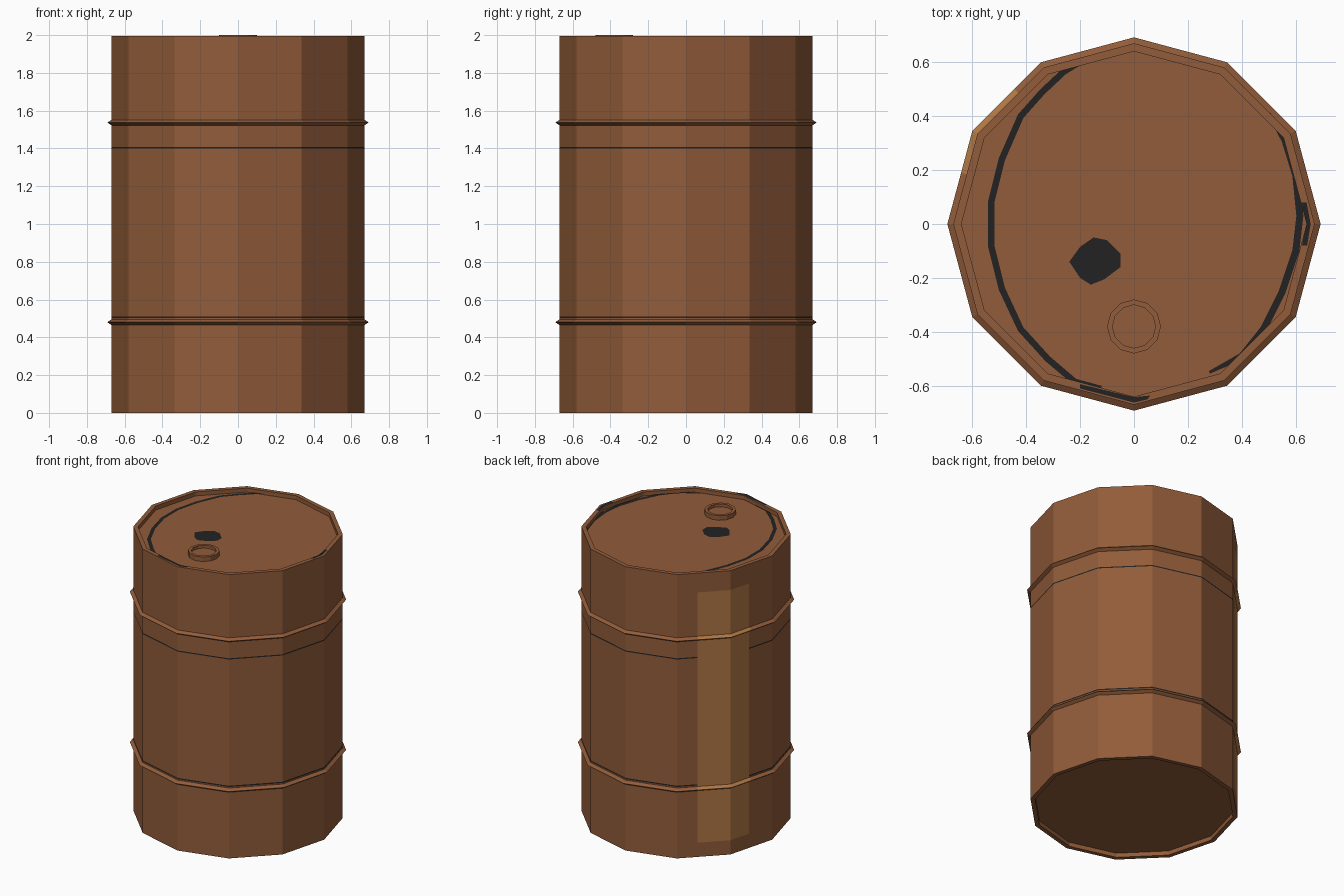
import bpy, bmesh, math

if "Cube" in bpy.data.objects:
    bpy.data.objects.remove(bpy.data.objects["Cube"])

# ---- materials (linear values) ----
def lin(c):
    c /= 255
    return c / 12.92 if c <= 0.04045 else ((c + 0.055) / 1.055) ** 2.4

def material(name, r, g, b):
    m = bpy.data.materials.new(name)
    m.diffuse_color = (lin(r), lin(g), lin(b), 1)
    m.use_nodes = True
    m.node_tree.nodes["Principled BSDF"].inputs["Base Color"].default_value = m.diffuse_color
    return m

MATS = [material("rust_brown", 146, 92, 58),
        material("worn_tan", 176, 119, 68),
        material("black_stain", 34, 34, 34)]

PATCH = (131.5, 163.5)                      # angles of the worn patch
ANGLES = sorted([30 * i for i in range(12)] + list(PATCH))

def finish(name, bm):
    bm.normal_update()
    me = bpy.data.meshes.new(name)
    bm.to_mesh(me)
    bm.free()
    for m in MATS:
        me.materials.append(m)
    ob = bpy.data.objects.new(name, me)
    bpy.context.collection.objects.link(ob)
    return ob

def lathe(name, profile, rule=None, angles=ANGLES, centre=(0, 0), caps=False, loop=False):
    """Turn an (r, z) profile into a twelve-sided solid; rule(angle, z) picks the colour."""
    bm = bmesh.new()
    rows = []
    for r, z in profile:
        row = []
        for a in angles:
            k = math.cos(math.radians(15)) / math.cos(math.radians(a % 30 - 15))
            t = math.radians(a)
            row.append(bm.verts.new((centre[0] + r * k * math.cos(t),
                                     centre[1] + r * k * math.sin(t), z)))
        rows.append(row)
    n = len(angles)
    for j in range(len(rows) if loop else len(rows) - 1):
        lo, hi = rows[j], rows[(j + 1) % len(rows)]
        for i in range(n):
            k = (i + 1) % n
            f = bm.faces.new((lo[i], lo[k], hi[k], hi[i]))
            if rule:
                end = angles[k] if k else 360
                z = (lo[0].co.z + hi[0].co.z) / 2
                f.material_index = rule((angles[i] + end) / 2, z)
    if caps:
        bm.faces.new(rows[0][::-1])
        bm.faces.new(rows[-1])
    return finish(name, bm)

# ---- drum body with recessed ends, worn patch and thin dark lines ----
LINES = [(0.502, 0.511), (1.399, 1.407)]
def paint(a, z):
    if PATCH[0] < a < PATCH[1] and 0.1 < z < 1.86:
        return 1
    return 2 if any(lo < z < hi for lo, hi in LINES) else 0

TOP, LID = 1.996, 1.968
wall = sorted([0, 0.1, 1.86, TOP] + [z for pair in LINES for z in pair])
lathe("drum_body", [(0.64, 0.03), (0.64, 0)] + [(0.67, z) for z in wall]
      + [(0.64, TOP), (0.64, LID)], paint, caps=True)

# ---- rolling hoops ----
for name, z in (("lower_hoop", 0.48), ("upper_hoop", 1.537)):
    lathe(name, [(0.665, z - 0.018), (0.692, z), (0.665, z + 0.018)], paint)

# ---- filler cap ----
lathe("filler_cap", [(0.1, LID), (0.1, 2.0), (0.08, 2.0), (0.08, 1.98)],
      angles=[30 * i for i in range(12)], centre=(0, -0.38), caps=True)

# ---- stains on the lid: thin plates ----
def plate(name, outline, z):
    bm = bmesh.new()
    f = bm.faces.new([bm.verts.new((x, y, z)) for x, y in outline])
    f.normal_update()
    if f.normal.z < 0:
        f.normal_flip()
    f.material_index = 2
    finish(name, bm)

def streak(name, path, width):
    """Ribbon along a path, tapering at both ends."""
    left, right = [], []
    for i, (x, y) in enumerate(path):
        a, b = path[max(i - 1, 0)], path[min(i + 1, len(path) - 1)]
        dx, dy = b[0] - a[0], b[1] - a[1]
        w = width / 2 / math.hypot(dx, dy) * (0.4 if i in (0, len(path) - 1) else 1)
        left.append((x - dy * w, y + dx * w))
        right.append((x + dy * w, y - dx * w))
    plate(name, left + right[::-1], LID + 0.003)

streak("left_stain", [(-0.17, 0.612), (-0.26, 0.565), (-0.34, 0.49), (-0.42, 0.40),
                      (-0.49, 0.24), (-0.53, 0.08), (-0.53, -0.08), (-0.49, -0.24),
                      (-0.42, -0.39), (-0.32, -0.5), (-0.22, -0.585), (-0.12, -0.605)], 0.024)
streak("right_stain", [(0.28, -0.55), (0.40, -0.49), (0.48, -0.39), (0.55, -0.25),
                       (0.60, -0.10), (0.615, 0.03), (0.60, 0.18), (0.56, 0.31),
                       (0.50, 0.41)], 0.026)
plate("centre_stain", [(-0.24, -0.14), (-0.2, -0.2), (-0.16, -0.225), (-0.11, -0.205),
                       (-0.05, -0.16), (-0.05, -0.11), (-0.1, -0.06), (-0.15, -0.05),
                       (-0.2, -0.085)], LID + 0.003)

# ---- stains on the rim ----
plate("front_rim_stain", [(-0.2, -0.594), (0, -0.642), (0.06, -0.636), (0.05, -0.65),
                          (0, -0.662), (-0.2, -0.61)], TOP + 0.002)
plate("right_rim_stain", [(0.622, -0.08), (0.64, 0), (0.621, 0.08), (0.64, 0.08),
                          (0.655, 0), (0.642, -0.08)], TOP + 0.002)
